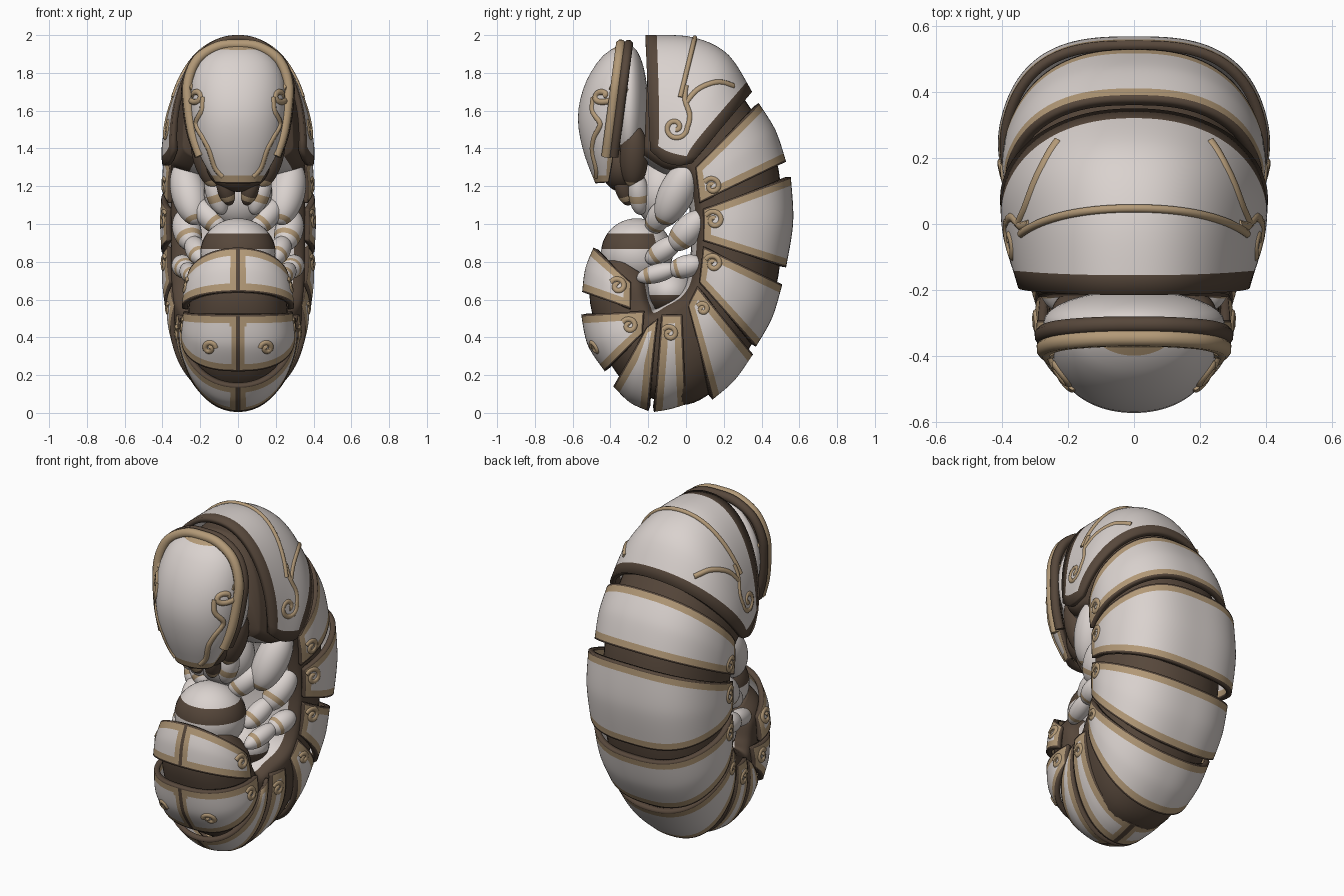
import bpy, bmesh, math
from mathutils import Vector
from mathutils.bvhtree import BVHTree

if "Cube" in bpy.data.objects:
    bpy.data.objects.remove(bpy.data.objects["Cube"])

def material(name, col):
    m = bpy.data.materials.new(name)
    m.diffuse_color = (*col, 1)
    m.use_nodes = True
    m.node_tree.nodes["Principled BSDF"].inputs["Base Color"].default_value = m.diffuse_color
    return m

MATS = [material("shell_white", (0.70, 0.645, 0.62)),
        material("trim_tan", (0.45, 0.32, 0.185)),
        material("deep_brown", (0.095, 0.064, 0.044))]
SHELL, TAN, DARK = 0, 1, 2

def make_object(name, verts, faces, mat_ids):
    me = bpy.data.meshes.new(name)
    me.from_pydata(verts, [], faces)
    for m in MATS:
        me.materials.append(m)
    for p, i in zip(me.polygons, mat_ids):
        p.material_index = i
        p.use_smooth = True
    ob = bpy.data.objects.new(name, me)
    bpy.context.collection.objects.link(ob)
    return ob

def spline(secs, u):
    """Smooth interpolation through a list of sections."""
    n = len(secs) - 1
    i = min(int(u * n), n - 1)
    f = u * n - i
    a, b, c, d = (secs[min(max(k, 0), n)] for k in (i - 1, i, i + 1, i + 2))
    return [0.5 * (2*q + (r - p)*f + (2*p - 5*q + 4*r - s)*f*f + (3*q - p - 3*r + s)*f**3)
            for p, q, r, s in zip(a, b, c, d)]

def surf(secs, n, u, t, tuck=0.0):
    """Superellipse arch over the back from side edge to side edge, edges tucked inwards."""
    yi, zi, yo, zo, w = spline(secs, u)
    a = (t - 0.5) * math.pi
    s, c = math.sin(a), max(math.cos(a), 0)
    r = (abs(s) ** n + c ** n) ** (-1 / n)
    d = r * c
    w *= 1 - tuck * max(0, 1 - d / 0.45) ** 2
    return Vector((r * s * w, yi + (yo - yi) * d, zi + (zo - zi) * d))

def marks(point, dark, tan, mid):
    """Parameters along a path: lip, trim, even interior steps, trim, lip."""
    S = 60
    pts = [point(k / S) for k in range(S + 1)]
    acc = [0.0]
    for p, q in zip(pts, pts[1:]):
        acc.append(acc[-1] + (q - p).length)
    L = acc[-1]
    d, b = min(dark, 0.2 * L), min(tan, 0.35 * L)
    dist = [0, d] + [b + (L - 2 * b) * k / mid for k in range(mid + 1)] + [L - d, L]
    out, k = [], 0
    for x in dist:
        while k < S - 1 and acc[k + 1] < x:
            k += 1
        out.append(min((k + (x - acc[k]) / max(acc[k + 1] - acc[k], 1e-9)) / S, 1))
    return out

def plate(name, secs, expo=2.4, dark=0.01, tan=0.042, seam=False, thick=0.03, trim=TAN, tuck=0.1):
    """Curved shell plate with a dark lip and tan border along all its edges."""
    NU, NT = 18, 84
    ts = marks(lambda t: surf(secs, expo, 0.5, t, tuck), dark, tan, NT - 4)
    cols = [[surf(secs, expo, u, t, tuck)
             for u in marks(lambda v: surf(secs, expo, v, t, tuck), dark, tan, NU - 4)] for t in ts]
    verts = [cols[j][i] for i in range(NU + 1) for j in range(NT + 1)]
    m, k = NU // 2, NT // 2
    nrm = (cols[k][m + 1] - cols[k][m]).cross(cols[k + 1][m] - cols[k][m])
    flip = nrm.dot(Vector((0, secs[0][2] - secs[0][0], secs[0][3] - secs[0][1]))) < 0
    faces, ids = [], []
    for i in range(NU):
        for j in range(NT):
            A = i * (NT + 1) + j
            f = (A, A + NT + 1, A + NT + 2, A + 1)
            faces.append(f[::-1] if flip else f)
            e = min(i, NU - 1 - i, j, NT - 1 - j)
            mat = DARK if e == 0 else trim if e == 1 else SHELL
            x = abs(cols[j][i].x + cols[j + 1][i].x) / 2
            if seam and e > 0 and x < 0.04:
                mat = DARK if x < 0.01 else TAN
            ids.append(mat)
    mod = make_object(name, verts, faces, ids).modifiers.new("thickness", 'SOLIDIFY')
    mod.thickness, mod.offset = thick, -1
    return BVHTree.FromPolygons(verts, faces)

def tube(name, pts, r=0.011, mat=TAN):
    """Raised line."""
    cu = bpy.data.curves.new(name, 'CURVE')
    cu.dimensions = '3D'
    cu.bevel_depth, cu.bevel_resolution, cu.use_fill_caps = r, 2, True
    sp = cu.splines.new('POLY')
    sp.points.add(len(pts) - 1)
    for p, v in zip(sp.points, pts):
        p.co = (*v, 1)
    cu.materials.append(MATS[mat])
    bpy.context.collection.objects.link(bpy.data.objects.new(name, cu))

def side_line(name, tree, pts, r=0.016, front=False):
    """Project a smooth line onto a plate, slightly sunk, on both sides of the body."""
    n = 6 * len(pts)
    pts = [spline(pts, k / n) for k in range(n + 1)]
    for s, tag in ((1, "right"), (-1, "left")):
        hits = []
        for a, z in pts:
            o, d = ((s * a, -2, z), (0, 1, 0)) if front else ((2 * s, a, z), (-s, 0, 0))
            h = tree.ray_cast(Vector(o), Vector(d))[0]
            if h:
                hits.append(h + Vector(d) * 0.008)
        if len(hits) > 2:
            tube(f"{name}_{tag}", hits, r)

def curl(cy, cz, R, start, turn=1):
    """Spiral points running from the outside in."""
    return [(cy + R * (1 - 0.055 * k) * math.cos(start + turn * k * 0.52),
             cz + R * (1 - 0.055 * k) * math.sin(start + turn * k * 0.52)) for k in range(16)]

def bulged(a, b, amount):
    """Two edge sections plus a swollen middle one."""
    m = [(p + q) / 2 for p, q in zip(a, b)]
    d = Vector((m[2] - m[0], m[3] - m[1])).normalized() * amount
    return [a, (m[0], m[1], m[2] + d.x, m[3] + d.y, m[4] + 0.006), b]

def ellipsoid(name, loc, scale, rule, axis=None):
    """Ball scaled, optionally aimed along an axis, coloured by rule(unit point, world point)."""
    bm = bmesh.new()
    bmesh.ops.create_uvsphere(bm, u_segments=32, v_segments=26, radius=1)
    q = Vector(axis).to_track_quat('Z', 'Y') if axis else None
    def place(v):
        w = Vector(a * b for a, b in zip(v, scale))
        return (q @ w if q else w) + Vector(loc)
    verts = [place(v.co) for v in bm.verts]
    faces = [[v.index for v in f.verts] for f in bm.faces]
    cents = [f.calc_center_median() for f in bm.faces]
    make_object(name, verts, faces, [rule(c, place(c)) for c in cents])
    bm.free()

# Dark soft body running through the curl, pale down the middle of the belly
core = [(-.22, 1.42, -.20, 1.92, .29), (-.10, 1.35, .08, 1.91, .34), (.04, 1.30, .31, 1.66, .355),
        (.10, 1.10, .49, 1.29, .355), (.11, .90, .49, .73, .355), (.07, .68, .34, .35, .35),
        (.00, .57, .11, .09, .335), (-.10, .51, -.10, .05, .30), (-.20, .48, -.36, .20, .275),
        (-.25, .57, -.50, .54, .26), (-.27, .68, -.49, .74, .25), (-.27, .76, -.40, .84, .19)]
rings, seg = 66, 40
verts, faces, ids = [], [], []
for i in range(rings + 1):
    yi, zi, yo, zo, w = spline(core, i / rings)
    L = math.hypot(yo - yi, zo - zi)
    for j in range(seg):
        a = 2 * math.pi * j / seg
        c, s = math.cos(a), math.sin(a)
        d = abs(s) ** 0.85 * (1 if s > 0 else -0.09 / L)
        verts.append((w * math.copysign(abs(c) ** 0.85, c), yi + (yo - yi) * d, zi + (zo - zi) * d))
for i in range(rings):
    for j in range(seg):
        k = (j + 1) % seg
        faces.append((i * seg + j, i * seg + k, (i + 1) * seg + k, (i + 1) * seg + j))
        ids.append(SHELL if seg * 0.6 < j < seg * 0.88 else DARK)
faces += [tuple(range(seg))[::-1], tuple(range(rings * seg, (rings + 1) * seg))]
make_object("soft_body", verts, faces, ids + [DARK, DARK])
ellipsoid("belly_fold", (0, -.09, .64), (.25, .15, .14), lambda c, p: SHELL if p.z > .62 else DARK)

# Neck shield with its cross line, branch and curl
shield = [(-.19, 1.39, -.215, 2.0, .358), (-.12, 1.33, .03, 1.99, .385),
          (-.04, 1.31, .22, 1.90, .408), (.03, 1.32, .35, 1.70, .414)]
tree = plate("neck_shield", shield, 2.2, dark=0.06, tan=0.07, trim=SHELL, tuck=0.03)
tube("neck_shield_line", [surf(shield, 2.2, 0.36, 0.17 + 0.66 * k / 40, .03) for k in range(41)], 0.013)
side_line("neck_curl", tree, [(.0, 1.73), (-.005, 1.66), (.02, 1.58), (.015, 1.53)]
          + curl(-.055, 1.51, .065, 0.1, -1))
side_line("neck_branch", tree, [(.0, 1.64), (.05, 1.7), (.11, 1.735), (.18, 1.75), (.25, 1.73)])

# Back plates, head to tail: front edge, back edge, bulge, roundness, seam, curl
back = [
    ("back_plate_1", (.05, 1.30, .385, 1.64, .40), (.07, 1.11, .53, 1.33, .41), .02, 2.5, False, (.14, 1.20, .045)),
    ("back_plate_2", (.09, 1.08, .555, 1.25, .415), (.09, .91, .53, .77, .415), .025, 2.9, False, (.15, 1.02, .05)),
    ("back_plate_3", (.09, .88, .51, .68, .415), (.07, .69, .37, .35, .40), .02, 2.6, False, (.145, .79, .045)),
    ("back_plate_4", (.06, .67, .355, .31, .395), (.01, .57, .14, .07, .37), .02, 2.3, False, (.09, .55, .03)),
    ("belly_plate_1", (-.02, .52, .0, .045, .34), (-.13, .52, -.17, .005, .325), .005, 2.1, True, (-.085, .42, .04)),
    ("belly_plate_2", (-.15, .50, -.20, .01, .32), (-.21, .45, -.385, .14, .305), .02, 2.1, True, None),
    ("belly_plate_3", (-.23, .42, -.43, .22, .305), (-.22, .54, -.555, .52, .295), .03, 2.5, True, (-.30, .46, .04)),
    ("tail_plate", (-.29, .55, -.55, .64, .305), (-.29, .69, -.49, .875, .275), .015, 2.1, True, (-.36, .67, .042)),
]
for name, a, b, bulge, expo, seam, c in back:
    tree = plate(name, bulged(a, b, bulge), expo, seam=seam, tan=0.046, tuck=0.1 if "back" in name else 0.04)
    if c:
        side_line(name + "_curl", tree, curl(*c, 2.6, -1))
    if name == "belly_plate_3":
        side_line("belly_front_curl", tree, curl(.15, .345, .033, 3.1, -1), front=True)

# Tail end dome with a dark collar
ellipsoid("tail_dome", (0, -.26, .845), (.20, .19, .185),
          lambda c, p: DARK if .86 < p.z < .945 and p.y < -.16 else SHELL)

# Head: back of the skull, face plate, tan and dark hoops round its rim, dark jaw
ellipsoid("skull", (0, -.30, 1.61), (.275, .10, .335), lambda c, p: DARK if p.z < 1.42 else SHELL)
face = [(-.31, 1.945, -.36, 1.945, .09), (-.31, 1.87, -.45, 1.88, .20), (-.32, 1.74, -.535, 1.74, .255),
        (-.36, 1.57, -.572, 1.57, .25), (-.38, 1.39, -.545, 1.39, .215), (-.41, 1.22, -.48, 1.215, .12)]
tree = plate("face_plate", face, 2.1, dark=0.008, tan=0.045, thick=0.04, tuck=0)
side_line("face_curl", tree, curl(.222, 1.68, .048, 1.2, -1), 0.017, front=True)
side_line("face_line", tree, [(.185, 1.67), (.19, 1.6), (.22, 1.53), (.18, 1.45), (.15, 1.39), (.12, 1.3), (.08, 1.25)],
          0.016, front=True)
hoop = [(-.2, 1.36), (-.24, 1.48), (-.262, 1.62), (-.265, 1.75), (-.215, 1.87), (-.11, 1.938), (0, 1.95),
        (.11, 1.938), (.215, 1.87), (.265, 1.75), (.262, 1.62), (.24, 1.48), (.2, 1.36)]
hoop = [spline(hoop, k / 60) for k in range(61)]
tube("face_rim", [(x, -.345 - .13 * (1.95 - z), z) for x, z in hoop], 0.028)
tube("face_rim_back", [(x * 1.03, -.305 - .13 * (1.95 - z), z) for x, z in hoop], 0.026, DARK)
ellipsoid("jaw", (0, -.34, 1.32), (.17, .115, .15), lambda c, p: DARK)
ellipsoid("throat", (0, -.13, 1.17), (.18, .14, .19), lambda c, p: SHELL)

def limb(name, p, q, r, band=(.3, .55), base=SHELL):
    """Limb segment with a tan band round it."""
    p, q = Vector(p), Vector(q)
    ellipsoid(name, (p + q) / 2, (r, r, (q - p).length / 2),
              lambda c, w: TAN if band[0] < c.z < band[1] else base, tuple(q - p))

# Mouthparts and three pairs of folded legs
for s, tag in ((1, "right"), (-1, "left")):
    limb(f"cheek_{tag}", (s * .21, -.27, 1.52), (s * .12, -.28, 1.19), .075, (.75, .92), DARK)
    limb(f"mandible_{tag}", (s * .15, -.26, 1.27), (s * .08, -.24, 1.05), .055, (-.05, .4))
    limb(f"palp_{tag}", (s * .09, -.36, 1.27), (s * .04, -.30, 1.10), .045, (.3, .65), DARK)
    limb(f"front_leg_upper_{tag}", (s * .30, .03, 1.33), (s * .22, -.13, 1.00), .095, (.85, .95))
    limb(f"front_leg_lower_{tag}", (s * .22, -.09, 1.12), (s * .08, -.19, .96), .065)
    limb(f"middle_leg_upper_{tag}", (s * .30, .10, 1.06), (s * .24, -.08, .87), .075)
    limb(f"middle_leg_lower_{tag}", (s * .25, -.03, .92), (s * .19, -.21, .80), .058)
    limb(f"rear_leg_upper_{tag}", (s * .31, .09, .80), (s * .27, -.09, .75), .06)
    limb(f"rear_leg_lower_{tag}", (s * .28, -.04, .77), (s * .23, -.26, .71), .05)
